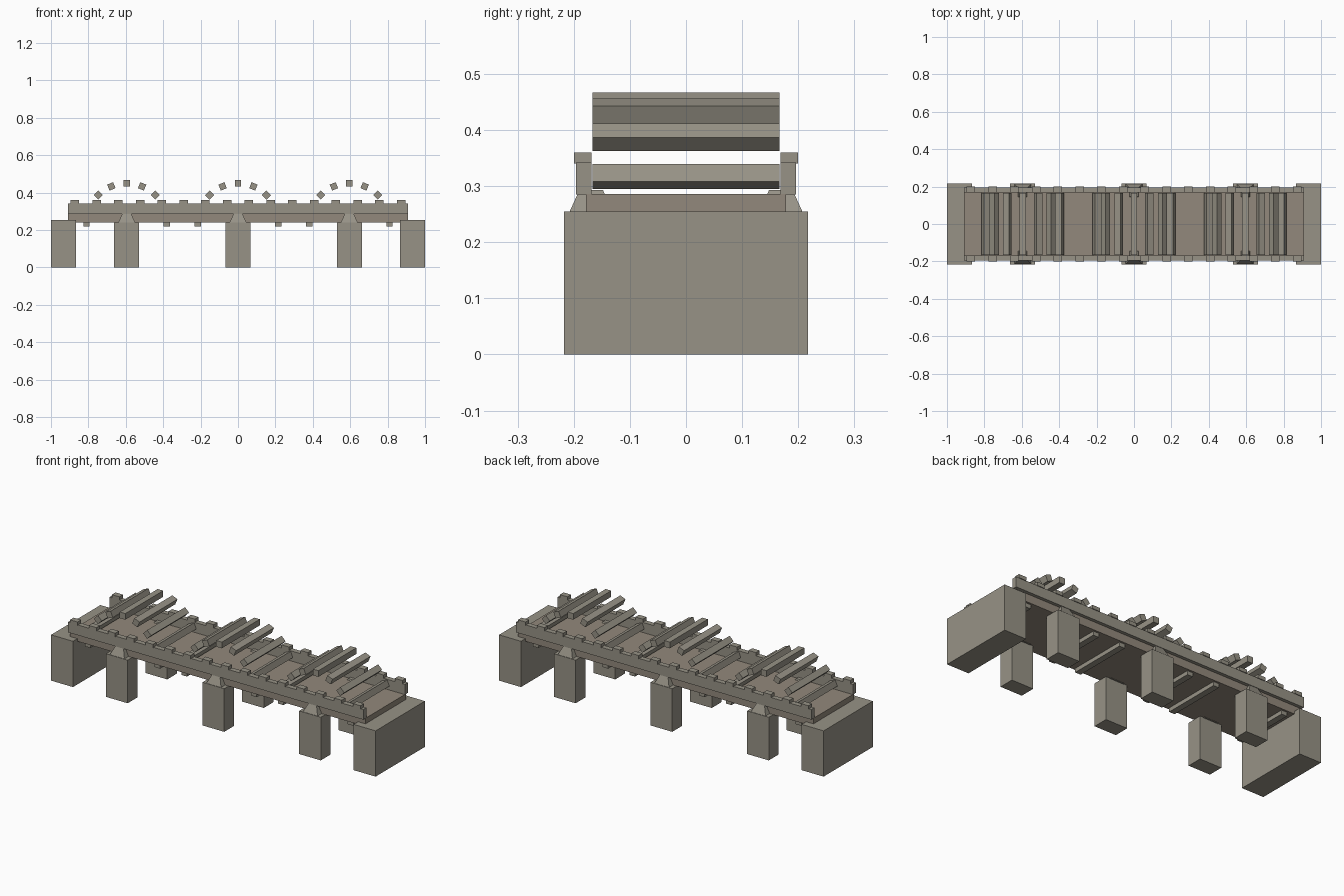
import bpy, math
from mathutils import Matrix

if "Cube" in bpy.data.objects:
    bpy.data.objects.remove(bpy.data.objects["Cube"])

stone = bpy.data.materials.new("stone")
stone.diffuse_color = (0.31, 0.29, 0.24, 1)
stone.use_nodes = True
stone.node_tree.nodes["Principled BSDF"].inputs["Base Color"].default_value = stone.diffuse_color
paving = bpy.data.materials.new("paving")
paving.diffuse_color = (0.29, 0.25, 0.20, 1)
paving.use_nodes = True
paving.node_tree.nodes["Principled BSDF"].inputs["Base Color"].default_value = paving.diffuse_color


def finish(name, mat):
    ob = bpy.context.object
    ob.name = name
    ob.data.materials.append(mat)
    return ob


def box(name, x, y, z, mat=stone, tilt=0):
    """Box from (min, max) ranges, optionally tilted about y."""
    size = [b - a for a, b in (x, y, z)]
    mid = [(a + b) / 2 for a, b in (x, y, z)]
    bpy.ops.mesh.primitive_cube_add(size=1, location=mid, rotation=(0, tilt, 0))
    ob = finish(name, mat)
    ob.data.transform(Matrix.Diagonal((*size, 1)))
    return ob


def frustum(name, x, y, z0, z1, half0, half1):
    """Square tapered block."""
    r = math.sqrt(2)
    bpy.ops.mesh.primitive_cone_add(vertices=4, radius1=half0 * r, radius2=half1 * r,
                                    depth=z1 - z0, location=(x, y, (z0 + z1) / 2))
    ob = finish(name, stone)
    ob.data.transform(Matrix.Rotation(math.pi / 4, 4, 'Z'))
    return ob


def span(s, a, b):
    return tuple(sorted((s * a, s * b)))


# Roadway slab
box("deck", (-0.91, 0.91), (-0.178, 0.178), (0.24, 0.286), paving)

for s in (-1, 1):
    # End abutments
    box("abutment", span(s, 0.865, 1.0), (-0.217, 0.217), (0, 0.255))
    # Parapet wall with battlements
    box("parapet", (-0.91, 0.91), span(s, 0.168, 0.196), (0.285, 0.342))
    for i in range(16):
        x = -0.872 + i * 1.744 / 15
        box("merlon", (x - 0.023, x + 0.023), span(s, 0.168, 0.2), (0.340, 0.36))

for px in (-0.595, 0, 0.595):
    # Paired piers with tapered caps
    for s in (-1, 1):
        box("pier", (px - 0.067, px + 0.067), span(s, 0.131, 0.217), (0, 0.24))
        frustum("pier_cap", px, s * 0.169, 0.238, 0.293, 0.046, 0.021)
    # Arch of separate cross blocks
    for k in range(9):
        a = math.pi * k / 8
        cx, cz, h = px + 0.215 * math.cos(a), 0.235 + 0.215 * math.sin(a), 0.0172
        box("arch_block", (cx - h, cx + h), (-0.167, 0.167), (cz - h, cz + h), tilt=-a)
